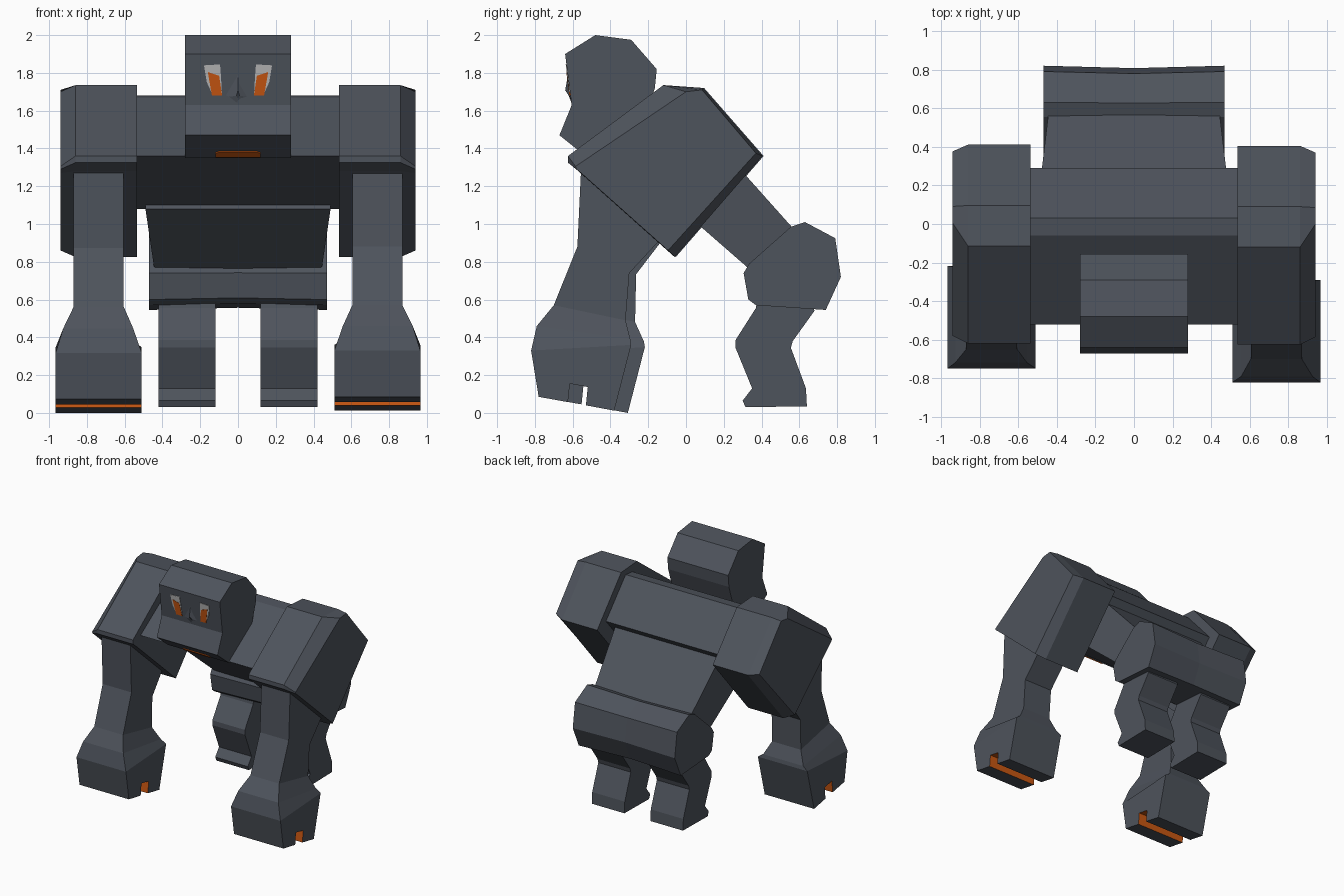
import bpy, bmesh

if "Cube" in bpy.data.objects:
    bpy.data.objects.remove(bpy.data.objects["Cube"])


def material(name, rgb):
    m = bpy.data.materials.new(name)
    m.diffuse_color = (*rgb, 1)
    m.use_nodes = True
    m.node_tree.nodes["Principled BSDF"].inputs["Base Color"].default_value = m.diffuse_color
    return m


STONE = material("slate_grey", (0.076, 0.087, 0.107))
ORANGE = material("glow_orange", (0.58, 0.095, 0.006))
PALE = material("pale_grey", (0.48, 0.48, 0.48))


def loft(name, rings, mats=(STONE,), accent_sides=()):
    """Skin a stack of equal-length rings of 3D points and cap both ends.
    Sides listed in accent_sides take the second material."""
    bm = bmesh.new()
    vs = [[bm.verts.new(p) for p in ring] for ring in rings]
    n = len(rings[0])
    for a, b in zip(vs, vs[1:]):
        for i in range(n):
            j = (i + 1) % n
            f = bm.faces.new((a[i], a[j], b[j], b[i]))
            f.material_index = 1 if i in accent_sides else 0
    bm.faces.new(vs[0])
    bm.faces.new(vs[-1])
    bmesh.ops.recalc_face_normals(bm, faces=bm.faces)
    me = bpy.data.meshes.new(name)
    bm.to_mesh(me)
    bm.free()
    for m in mats:
        me.materials.append(m)
    ob = bpy.data.objects.new(name, me)
    bpy.context.collection.objects.link(ob)
    return ob


def side(x, profile, dy=0.0, dz=0.0):
    """Side profile of (y, z) points placed at x."""
    return [(x, y + dy, z + dz) for y, z in profile]


# Head: side profile extruded across x
head = [(-.64, 1.90), (-.48, 2.0), (-.29, 1.975), (-.155, 1.82), (-.165, 1.72),
        (-.22, 1.55), (-.30, 1.46), (-.52, 1.35), (-.67, 1.47), (-.605, 1.63)]
loft("head", [side(-.28, head), side(.28, head)])


def face_y(z):
    return -.605 - .035 * (z - 1.63) / .27


# Nose ridge: shallow diamond on the face
nose = [(0, 1.82), (.09, 1.67), (0, 1.60), (-.09, 1.67)]
loft("nose_ridge", [[(x, face_y(z) + .01, z) for x, z in nose],
                    [(x * .1, face_y(z) - .01, 1.68 + (z - 1.68) * .2) for x, z in nose]])


def face_plate(name, pts, s, depth, mat):
    loft(name, [[(s * x, face_y(z) + .003, z) for x, z in pts],
                [(s * x, face_y(z) - depth, z) for x, z in pts]], (mat,))


# Eyes: pale socket plate with an orange plate on top
socket = [(.18, 1.84), (.095, 1.845), (.09, 1.78), (.085, 1.685), (.135, 1.685), (.165, 1.75)]
iris = [(.16, 1.805), (.10, 1.785), (.084, 1.68), (.138, 1.68)]
for s, tag in ((-1, "left"), (1, "right")):
    face_plate("eye_socket_" + tag, socket, s, .004, PALE)
    face_plate("eye_" + tag, iris, s, .006, ORANGE)

# Mouth: thin plate under the chin
mouth = [(-.12, -.53, 1.358), (.12, -.53, 1.358), (.12, -.555, 1.378),
         (.10, -.565, 1.386), (-.10, -.565, 1.386), (-.12, -.555, 1.378)]
loft("mouth", [mouth, [(x, y - .004, z - .005) for x, y, z in mouth]], (ORANGE,))

# Chest
chest = [(-.52, 1.36), (-.06, 1.67), (.03, 1.68), (.29, 1.39), (.02, 1.08)]
loft("chest", [side(-.56, chest), side(.56, chest)])

# Abdomen: slanted block narrowing towards the hips
loft("abdomen", [
    [(-.49, .18, 1.41), (.49, .18, 1.41), (.49, -.03, 1.08), (-.49, -.03, 1.08)],
    [(-.44, .60, .94), (.44, .60, .94), (.44, .36, .74), (-.44, .36, .74)]])

# Hips: faceted bar, slightly pinched in the middle
hips = [(.555, .985), (.63, 1.01), (.79, .925), (.82, .72), (.74, .545),
        (.37, .57), (.33, .60), (.305, .74), (.335, .79)]
hips_mid = [(.57 + (y - .57) * .95, .78 + (z - .78) * .95) for y, z in hips]
loft("hips", [side(-.47, hips), side(0, hips_mid), side(.47, hips)])

# Side-profile data for limbs
leg = [(.38, .62), (.37, .555), (.262, .385), (.262, .345), (.35, .13), (.30, .065),
       (.315, .03), (.64, .035), (.635, .13), (.555, .345), (.565, .38), (.68, .54), (.66, .62)]
shoulder = [(-.625, 1.36), (-.12, 1.735), (.09, 1.72), (.405, 1.36), (-.06, .825),
            (-.57, 1.28), (-.625, 1.325)]
shoulder_end = [(-.585, 1.305), (.00, 1.70), (.085, 1.71), (.37, 1.375), (-.095, .86),
                (-.555, 1.27), (-.58, 1.29)]
# Arm rows: front y z, back y z, inner x, outer x, share of the left-arm offset
arm = [(-.555, 1.30, -.06, 1.0, .605, .87, 0),
       (-.575, .88, -.30, .74, .605, .87, .5),
       (-.70, .57, -.32, .49, .605, .87, .7),
       (-.79, .46, -.295, .39, .555, .925, 1),
       (-.82, .33, -.29, .36, .51, .965, 1)]
fist = [(-.82, .33), (-.78, .085), (-.625, .057), (-.615, .155),
        (-.52, .137), (-.53, .04), (-.38, .012), (-.29, .36)]

for s, tag in ((-1, "left"), (1, "right")):
    # the left arm is set slightly further back and lower
    oy, oz = (.072, -.012) if s < 0 else (0, 0)
    loft("leg_" + tag, [side(s * .12, leg), side(s * .42, leg)])
    # Shoulder block with bevelled outer end
    sy = .006 if s < 0 else 0
    loft("shoulder_" + tag, [side(s * .535, shoulder, sy), side(s * .86, shoulder, sy),
                             side(s * .94, shoulder_end, sy)])
    # Forearm flaring to the fist
    loft("arm_" + tag, [
        [(s * xi, fy + oy * k, fz + oz * k), (s * xo, fy + oy * k, fz + oz * k),
         (s * xo, by + oy * k, bz + oz * k), (s * xi, by + oy * k, bz + oz * k)]
        for fy, fz, by, bz, xi, xo, k in arm])
    # Fist with an orange-lined slot underneath
    loft("fist_" + tag, [side(s * .51, fist, oy, oz), side(s * .965, fist, oy, oz)],
         (STONE, ORANGE), accent_sides=(2, 3, 4))
